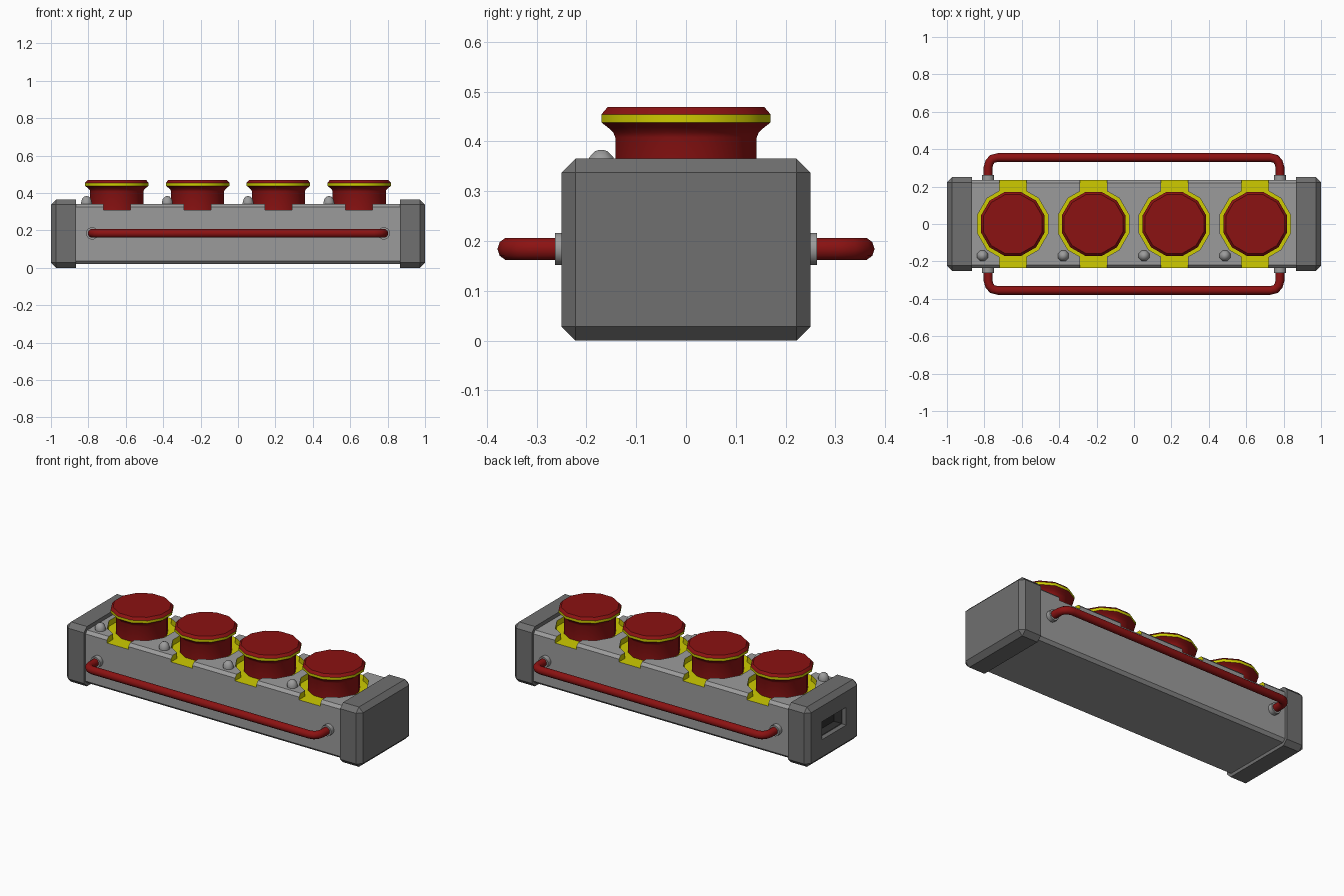
import bpy, bmesh, math
from mathutils import Vector

if "Cube" in bpy.data.objects:
    bpy.data.objects.remove(bpy.data.objects["Cube"])


def material(name, rgb):
    m = bpy.data.materials.new(name)
    m.diffuse_color = (*rgb, 1)
    m.use_nodes = True
    m.node_tree.nodes["Principled BSDF"].inputs["Base Color"].default_value = m.diffuse_color
    return m


RED = material("red", (0.26, 0.006, 0.006))
YELLOW = material("yellow", (0.62, 0.6, 0.0))
LIGHT = material("light_grey", (0.33, 0.33, 0.33))
DARK = material("dark_grey", (0.16, 0.16, 0.16))
BLACK = material("port_black", (0.03, 0.03, 0.03))


def finish(name, bm, mats, smooth=None):
    bmesh.ops.recalc_face_normals(bm, faces=bm.faces)
    me = bpy.data.meshes.new(name)
    bm.to_mesh(me)
    bm.free()
    ob = bpy.data.objects.new(name, me)
    bpy.context.collection.objects.link(ob)
    for m in mats:
        me.materials.append(m)
    if smooth:
        bpy.ops.object.select_all(action='DESELECT')
        bpy.context.view_layer.objects.active = ob
        ob.select_set(True)
        bpy.ops.object.shade_smooth_by_angle(angle=math.radians(smooth))
    return ob


def box(name, lo, hi, mat, bevel=0, keep=None):
    """Box from corner to corner; edges for which keep(edge) is true get chamfered."""
    bm = bmesh.new()
    bmesh.ops.create_cube(bm, size=1)
    lo, hi = Vector(lo), Vector(hi)
    for v in bm.verts:
        v.co = Vector((lo[i] + (v.co[i] + 0.5) * (hi[i] - lo[i]) for i in range(3)))
    if bevel:
        edges = [e for e in bm.edges if keep(e)]
        bmesh.ops.bevel(bm, geom=edges, offset=bevel, segments=1, affect='EDGES')
    return finish(name, bm, [mat])


def lathe(name, profile, n, mats, loc, band=None, axis='Z', smooth=None):
    """Turn (radius, height) points round an axis, closed by end faces."""
    bm = bmesh.new()
    rings = []
    for r, h in profile:
        ring = []
        for i in range(n):
            a = 2 * math.pi * (i + 0.5) / n
            p = Vector((r * math.cos(a), r * math.sin(a), h))
            if axis == 'Y':
                p = Vector((p.x, p.z, p.y))
            ring.append(bm.verts.new(p + Vector(loc)))
        rings.append(ring)
    for k in range(len(rings) - 1):
        for i in range(n):
            j = (i + 1) % n
            f = bm.faces.new((rings[k][i], rings[k][j], rings[k + 1][j], rings[k + 1][i]))
            f.material_index = 1 if k == band else 0
    bm.faces.new(rings[0])
    bm.faces.new(rings[-1])
    return finish(name, bm, mats, smooth)


def cut(ob, cutter):
    """Subtract the cutter, keeping its material on the cut faces."""
    mod = ob.modifiers.new("cut", 'BOOLEAN')
    mod.operation = 'DIFFERENCE'
    mod.solver = 'EXACT'
    mod.material_mode = 'TRANSFER'
    mod.object = cutter
    bpy.context.view_layer.objects.active = ob
    bpy.ops.object.modifier_apply(modifier=mod.name)
    bpy.data.objects.remove(cutter)


# Long housing with chamfered lengthwise edges
def lengthwise(e):
    return abs(e.verts[0].co.x - e.verts[1].co.x) > 0.5


body = box("housing", (-0.88, -0.235, 0.02), (0.88, 0.235, 0.342), LIGHT, 0.017, lengthwise)

# End caps, chamfered except on the inner face
caps = {}
for s, side in ((-1, "left"), (1, "right")):
    def outer(e):
        return any(abs(v.co.x) > 0.95 for v in e.verts)
    xs = sorted((s * 0.865, s * 1.0))
    caps[side] = box(side + "_end_cap", (xs[0], -0.25, 0), (xs[1], 0.25, 0.365), DARK, 0.028, outer)

# Socket in the left end: sloping rim, then a deeper dark hole
rim = box("rim_cutter", (-1.02, -0.125, 0.125), (-0.98, 0.125, 0.25), DARK)
for v in rim.data.vertices:
    if v.co.x > -1:
        v.co.y *= 0.84
        v.co.z = 0.1875 + (v.co.z - 0.1875) * 0.75
cut(caps["left"], rim)
cut(caps["left"], box("hole_cutter", (-1.01, -0.098, 0.145), (-0.93, 0.098, 0.23), BLACK))

# Buttons in yellow recesses, each with a bolt beside it
c = math.cos(math.pi / 12)
button = [(0.142, 0.3), (0.142, 0.408), (0.146, 0.418), (0.157, 0.428),
          (0.17, 0.438), (0.17, 0.454), (0.157, 0.469)]
for i in range(4):
    x = -0.648 + 0.432 * i
    cut(body, lathe("recess_cutter", [(0.188 / c, 0.308), (0.188 / c, 0.4)], 12, [YELLOW], (x, 0, 0)))
    cut(body, box("notch_cutter", (x - 0.072, -0.3, 0.308), (x + 0.072, 0.3, 0.4), YELLOW))
    lathe(f"button_{i + 1}", [(r / c, h) for r, h in button], 12, [RED, YELLOW],
          (x, 0, 0), band=4, smooth=35)
    lathe(f"bolt_{i + 1}", [(0.031, -0.01), (0.031, 0.008), (0.026, 0.026), (0.014, 0.038), (0.004, 0.041)],
          8, [LIGHT], (x - 0.162, -0.17, 0.342), smooth=50)

# Side handles with collars where they enter the housing
path = [(0.78, 0.22), (0.78, 0.305), (0.773, 0.33), (0.757, 0.348), (0.73, 0.355)]
for s, side in ((-1, "front"), (1, "back")):
    pts = path + [(-px, py) for px, py in reversed(path)]
    bm = bmesh.new()
    rings = []
    for k, p in enumerate(pts):
        a, b = Vector(pts[max(k - 1, 0)]), Vector(pts[min(k + 1, len(pts) - 1)])
        t = (b - a).normalized()
        nrm = Vector((-t.y, t.x))
        ring = []
        for j in range(10):
            ang = 2 * math.pi * j / 10
            q = Vector(p) + nrm * 0.0235 * math.cos(ang)
            ring.append(bm.verts.new((q.x, s * q.y, 0.184 + 0.0235 * math.sin(ang))))
        rings.append(ring)
    for r0, r1 in zip(rings, rings[1:]):
        for j in range(10):
            m = (j + 1) % 10
            bm.faces.new((r0[j], r0[m], r1[m], r1[j]))
    bm.faces.new(rings[0])
    bm.faces.new(rings[-1])
    finish(side + "_handle", bm, [RED], 50)
    for h, end in ((-1, "left"), (1, "right")):
        lathe(f"{side}_{end}_collar", [(0.033, s * 0.22), (0.033, s * 0.263)], 12, [LIGHT],
              (h * 0.78, 0, 0.184), axis='Y', smooth=35)
